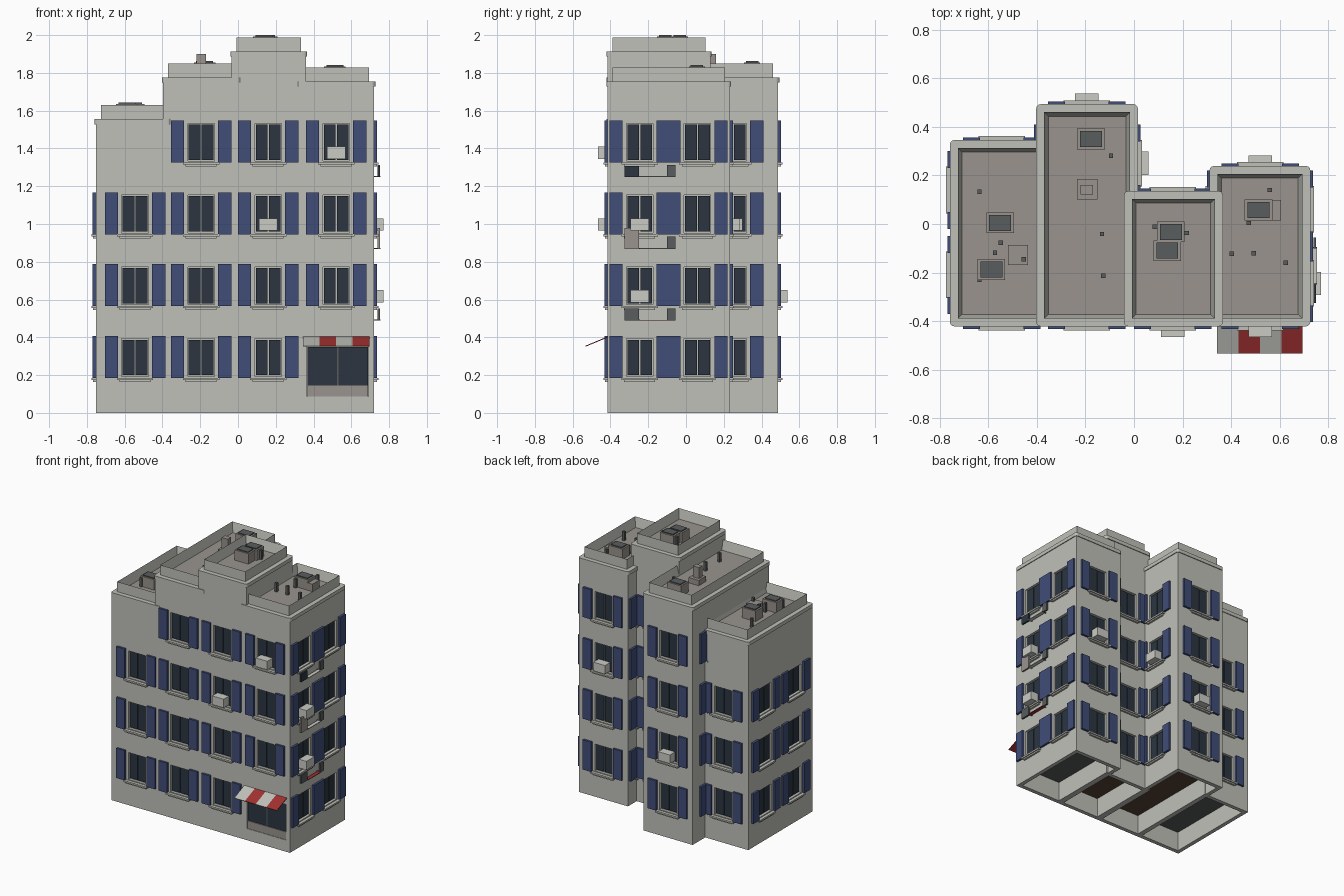
import bpy, bmesh, math
from mathutils import Matrix, Vector

old = bpy.data.objects.get("Cube")
if old:
    bpy.data.objects.remove(old, do_unlink=True)


def material(name, r, g, b):
    m = bpy.data.materials.new(name)
    m.use_nodes = True
    m.diffuse_color = (r, g, b, 1)
    bsdf = next(n for n in m.node_tree.nodes if n.type == 'BSDF_PRINCIPLED')
    bsdf.inputs["Base Color"].default_value = (r, g, b, 1)
    bsdf.inputs["Roughness"].default_value = 0.8
    return m


WALL = material("plaster", 0.53, 0.53, 0.49)
ROOF = material("roof_felt", 0.32, 0.295, 0.27)
BLUE = material("shutter_blue", 0.051, 0.075, 0.19)
GLASS = material("dark_glass", 0.025, 0.036, 0.052)
GREY = material("metal_grey", 0.1, 0.11, 0.11)
RED = material("awning_red", 0.36, 0.03, 0.03)
BROWN = material("floor_brown", 0.1, 0.06, 0.035)
LIGHT = material("pale_casing", 0.6, 0.6, 0.56)

parts = {}


def add_box(bm, lo, hi, mat=Matrix()):
    lo, hi = Vector(lo), Vector(hi)
    m = mat @ Matrix.Translation((lo + hi) / 2) @ Matrix.Diagonal((hi - lo).to_4d())
    return bmesh.ops.create_cube(bm, size=1, matrix=m)["verts"]


def part(name, mat, lo, hi, frame=Matrix()):
    """Add a box to the named part."""
    if name not in parts:
        parts[name] = (bmesh.new(), mat)
    return add_box(parts[name][0], lo, hi, frame)


def make(name, bm, *mats):
    bmesh.ops.recalc_face_normals(bm, faces=bm.faces)
    me = bpy.data.meshes.new(name)
    bm.to_mesh(me)
    bm.free()
    for m in mats:
        me.materials.append(m)
    ob = bpy.data.objects.new(name, me)
    bpy.context.collection.objects.link(ob)
    return ob


FRONT, RIGHT, BACK, LEFT = 0, 90, 180, -90
FLOORS = [0.185, 0.565, 0.945, 1.325]
Y0 = -0.416


class Block:
    def __init__(self, name, x0, x1, y1, top, ceiling):
        self.name, self.x0, self.x1, self.y1, self.top = name, x0, x1, y1, top
        self.ceiling = ceiling
        self.cut = bmesh.new()

    def frame(self, side, along, z):
        """Local x runs along the wall, local -y points outward."""
        p = {FRONT: (along, Y0, z), BACK: (along, self.y1, z),
             RIGHT: (self.x1, along, z), LEFT: (self.x0, along, z)}[side]
        return Matrix.Translation(p) @ Matrix.Rotation(math.radians(side), 4, 'Z')

    def window(self, side, along, floor):
        f = self.frame(side, along, FLOORS[floor])
        add_box(self.cut, (-0.071, -0.03, 0.008), (0.071, 0.02, 0.208), f)
        for s in (-1, 1):
            a, b = sorted((s * 0.003, s * 0.066))
            part("window_panes", GLASS, (a, 0.012, 0.015), (b, 0.022, 0.202), f)
            a, b = sorted((s * 0.09, s * 0.16))
            part("shutters", BLUE, (a, -0.016, 0), (b, 0.002, 0.222), f)
        part("window_sills", WALL, (-0.096, -0.022, -0.011), (0.096, 0.002, 0.001), f)
        part("window_sills", WALL, (-0.082, -0.014, -0.021), (0.082, 0.002, -0.011), f)

    def air_unit(self, side, along, floor):
        f = self.frame(side, along, FLOORS[floor])
        part("window_air_units", LIGHT, (-0.048, -0.05, 0.02), (0.048, 0.016, 0.085), f)

    def build(self):
        x0, x1, y1, top = self.x0, self.x1, self.y1, self.top
        # walls, hollow underneath, with window recesses
        bm = bmesh.new()
        add_box(bm, (x0, Y0, 0), (x1, y1, top))
        wall = make(self.name + "_walls", bm, WALL)
        t = 0.03
        add_box(self.cut, (x0 + t, Y0 + t, -0.1), (x1 - t, y1 - t, 0.15))
        cutter = make(self.name + "_cutter", self.cut, WALL)
        mod = wall.modifiers.new("recesses", 'BOOLEAN')
        mod.operation, mod.solver, mod.object = 'DIFFERENCE', 'EXACT', cutter
        dg = bpy.context.evaluated_depsgraph_get()
        me = bpy.data.meshes.new_from_object(wall.evaluated_get(dg))
        wall.modifiers.clear()
        wall.data = me
        bpy.data.objects.remove(cutter, do_unlink=True)
        part(self.name + "_underfloor", self.ceiling,
             (x0 + t, Y0 + t, 0.146), (x1 - t, y1 - t, 0.152))
        # cornice with softened corners
        o = 0.006
        bm = bmesh.new()
        add_box(bm, (x0 - o, Y0 - o, top - 0.025), (x1 + o, y1 + o, top + 0.002))
        upright = [e for e in bm.edges
                   if abs(e.verts[0].co.z - e.verts[1].co.z) > 0.01]
        bmesh.ops.bevel(bm, geom=upright, offset=0.018, segments=3,
                        profile=0.5, affect='EDGES')
        make(self.name + "_cornice", bm, WALL)
        # parapet tray with the roof as its floor
        i = 0.027
        bm = bmesh.new()
        add_box(bm, (x0 + i, Y0 + i, top - 0.005), (x1 - i, y1 - i, top + 0.077))
        lid = max(bm.faces, key=lambda f: f.calc_center_median().z)
        bmesh.ops.inset_region(bm, faces=[lid], thickness=0.024)
        lid.material_index = 1
        for v in lid.verts:
            v.co.z = top + 0.005
        make(self.name + "_parapet", bm, WALL, ROOF)

    def roof_unit(self, x, y):
        z = self.top
        part("roof_air_units", ROOF, (x - 0.057, y - 0.043, z), (x + 0.057, y + 0.043, z + 0.082))
        part("roof_unit_grilles", GREY, (x - 0.045, y - 0.033, z + 0.08), (x + 0.045, y + 0.033, z + 0.089))

    def hatch(self, x, y, w=0.042, h=0.045):
        part("roof_hatches", ROOF, (x - w, y - 0.042, self.top), (x + w, y + 0.042, self.top + h))

    def pipes(self, *spots):
        for x, y in spots:
            part("roof_pipes", GREY, (x - 0.009, y - 0.009, self.top),
                 (x + 0.009, y + 0.009, self.top + 0.072))


west = Block("west", -0.753, -0.36, 0.34, 1.553, GREY)
tall = Block("deep", -0.397, 0.01, 0.488, 1.773, BROWN)
mid = Block("middle", -0.035, 0.36, 0.13, 1.911, BROWN)
east = Block("east", 0.317, 0.721, 0.233, 1.752, GREY)

# windows on every facade
for block, along in ((west, -0.545), (tall, -0.195), (mid, 0.16), (east, 0.52)):
    for floor in range(3 if block is west else 4):
        block.window(BACK, along, floor)
        if not (block is east and floor == 0):
            block.window(FRONT, along, floor)
for floor in range(4):
    east.window(RIGHT, -0.245, floor)
    east.window(RIGHT, 0.06, floor)
    east.window(LEFT, 0.06, floor)
    tall.window(RIGHT, 0.25, floor)
    tall.window(LEFT, 0.25, floor)
    if floor < 3:
        west.window(LEFT, -0.21, floor)
        west.window(LEFT, 0.14, floor)

# window air units
east.air_unit(FRONT, 0.52, 3)
mid.air_unit(FRONT, 0.16, 2)
east.air_unit(RIGHT, -0.245, 2)
east.air_unit(RIGHT, -0.245, 1)
east.air_unit(BACK, 0.52, 2)
tall.air_unit(BACK, -0.195, 1)
tall.air_unit(RIGHT, 0.25, 2)

# drying racks with hanging cloths
for floor, name, mat, high, tray in ((3, "dark", GLASS, 0.06, LIGHT),
                                     (2, "tan", ROOF, 0.11, LIGHT), (1, "grey", GREY, 0.065, RED)):
    f = east.frame(RIGHT, 0, FLOORS[floor] - 0.077)
    part(name + "_cloth", mat, (-0.325, -0.03, 0), (-0.25, -0.018, high), f)
    part("small_cloths", GREY, (-0.1, -0.03, 0), (-0.055, -0.018, 0.065), f)
    part("rack_tray_" + name, tray, (-0.25, -0.034, 0), (-0.1, -0.008, 0.005), f)
    for x in (-0.25, -0.1):
        part("rack_arms", GREY, (x, -0.034, 0), (x + 0.006, 0.002, 0.006), f)

# shop front
add_box(east.cut, (0.365, Y0 - 0.03, 0.087), (0.69, Y0 + 0.02, 0.352))
part("shop_glass", GLASS, (0.367, Y0 + 0.008, 0.146), (0.688, Y0 + 0.022, 0.35))
part("shop_counter", ROOF, (0.367, Y0 + 0.002, 0.088), (0.688, Y0 + 0.022, 0.146))
part("shop_mullion", GREY, (0.525, Y0 + 0.004, 0.146), (0.531, Y0 + 0.012, 0.35))

# striped sloping awning
slope = Matrix.Translation((0.343, Y0, 0.404)) @ Matrix.Rotation(math.radians(22.6), 4, 'X')
for k in range(4):
    name, mat = (("awning_red_stripes", RED) if k % 2 else ("awning_pale_stripes", WALL))
    part(name, mat, (k * 0.088, -0.128, -0.005), (k * 0.088 + 0.088, 0.003, 0), slope)

# rooftop equipment
west.roof_unit(-0.552, 0.005)
west.roof_unit(-0.588, -0.188)
west.hatch(-0.478, -0.128)
west.pipes((-0.637, 0.133), (-0.55, -0.077), (-0.573, -0.118), (-0.455, -0.146), (-0.637, -0.23))
tall.roof_unit(-0.177, 0.35)
tall.hatch(-0.193, 0.143)
tall.pipes((-0.095, 0.282), (-0.132, -0.041), (-0.127, -0.213))
part("chimney", ROOF, (-0.22, 0.122, tall.top + 0.04), (-0.17, 0.16, 1.9))
mid.roof_unit(0.152, -0.032)
mid.roof_unit(0.137, -0.11)
mid.pipes((0.086, -0.012), (0.217, -0.037))
east.roof_unit(0.513, 0.058)
east.hatch(0.58, 0.056, 0.025, 0.06)
east.pipes((0.56, 0.14), (0.473, 0.004), (0.403, -0.122), (0.494, -0.12), (0.625, -0.16))

for block in (west, tall, mid, east):
    block.build()
for name, (bm, mat) in parts.items():
    make(name, bm, mat)
